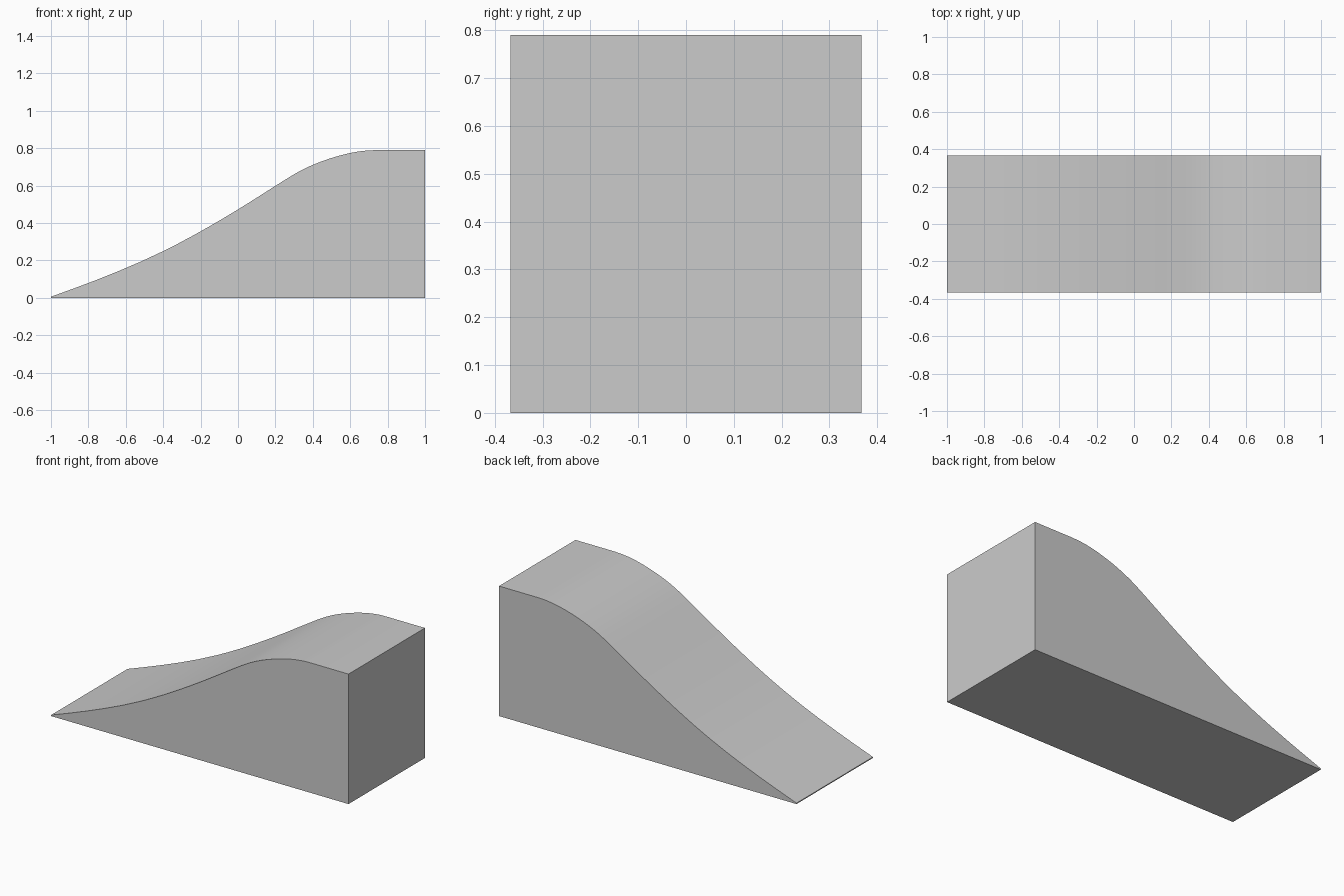
import bpy
import bmesh

if "Cube" in bpy.data.objects:
    bpy.data.objects.remove(bpy.data.objects["Cube"])

HALF_WIDTH = 0.367
STEPS = 5

# Ramp surface knots: x, z, slope
knots = [(-1.0, 0.006, 0.36), (-0.4, 0.25, 0.49), (0.0, 0.473, 0.61),
         (0.29, 0.655, 0.61), (0.5, 0.748, 0.32), (0.74, 0.79, 0.0)]


def hermite(a, b, t):
    """Point on the smooth slope between two knots."""
    (x0, z0, m0), (x1, z1, m1) = a, b
    d = x1 - x0
    z = ((2*t**3 - 3*t**2 + 1) * z0 + (t**3 - 2*t**2 + t) * d * m0
         + (3*t**2 - 2*t**3) * z1 + (t**3 - t**2) * d * m1)
    return x0 + d * t, z


# Side profile: curved slope, flat top, vertical back, flat base
profile = [hermite(a, b, i / STEPS)
           for a, b in zip(knots, knots[1:]) for i in range(STEPS)]
profile += [(0.74, 0.79), (1.0, 0.79), (1.0, 0.0), (-1.0, 0.0)]

# Extrude the profile across the width
bm = bmesh.new()
side = bm.faces.new([bm.verts.new((x, -HALF_WIDTH, z)) for x, z in profile])
ext = bmesh.ops.extrude_face_region(bm, geom=[side], use_keep_orig=True)
bmesh.ops.translate(bm, vec=(0, 2 * HALF_WIDTH, 0),
                    verts=[v for v in ext["geom"] if isinstance(v, bmesh.types.BMVert)])
bmesh.ops.recalc_face_normals(bm, faces=bm.faces)
mesh = bpy.data.meshes.new("ramp")
bm.to_mesh(mesh)
bm.free()

ramp = bpy.data.objects.new("ramp", mesh)
bpy.context.collection.objects.link(ramp)

# Smooth slope with crisp outer edges
bpy.context.view_layer.objects.active = ramp
ramp.select_set(True)
bpy.ops.object.shade_smooth_by_angle(angle=0.5)
